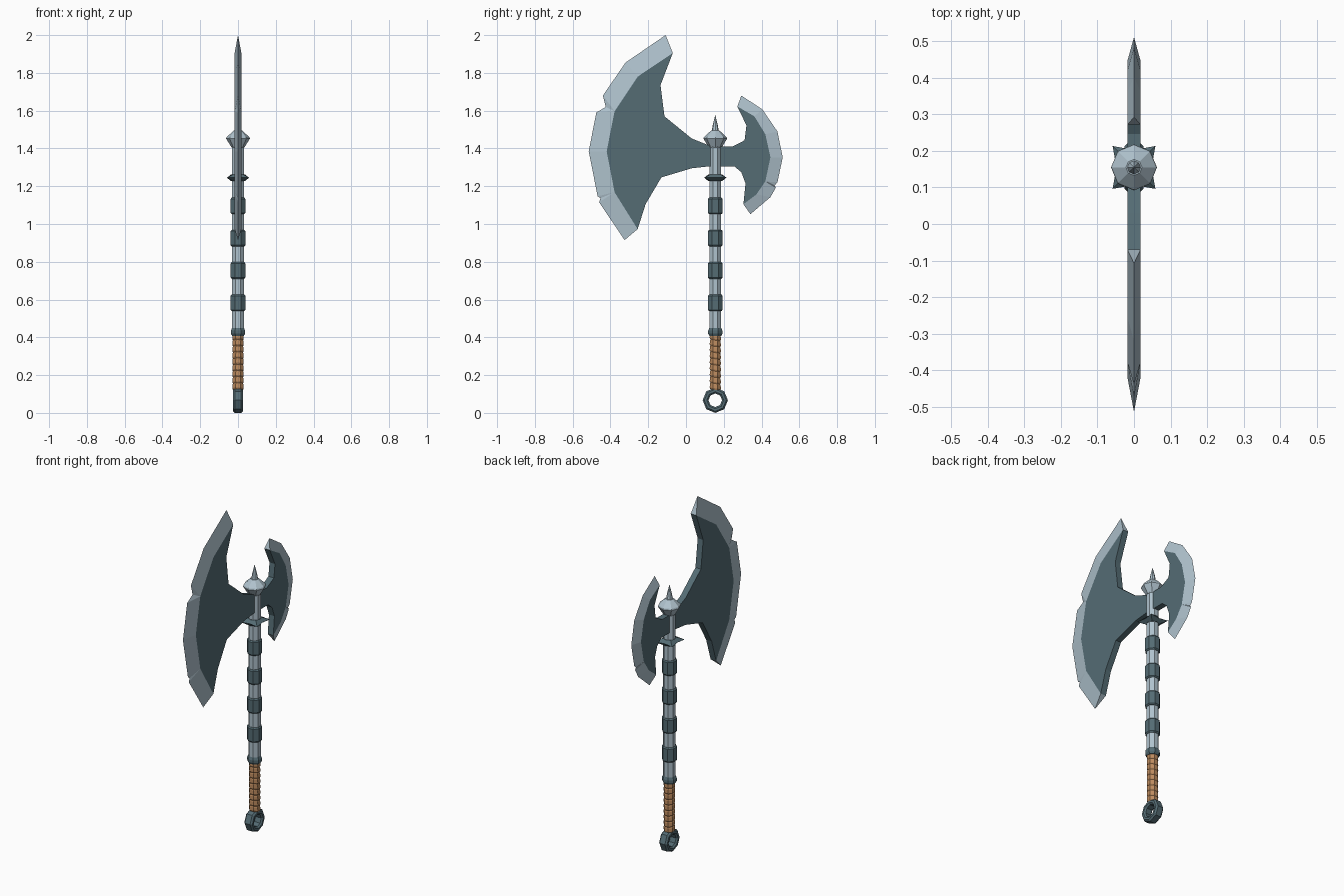
import bpy, bmesh
from math import cos, sin, pi
from mathutils import Vector

cube = bpy.data.objects.get("Cube")
if cube:
    bpy.data.objects.remove(cube, do_unlink=True)

AXIS = 0.155     # y position of the shaft
HALF = 0.018     # half thickness of the blades


def material(name, colour):
    m = bpy.data.materials.new(name)
    m.use_nodes = True
    m.diffuse_color = (*colour, 1)
    m.node_tree.nodes["Principled BSDF"].inputs["Base Color"].default_value = (*colour, 1)
    return m


steel = material("pale steel", (0.43, 0.54, 0.61))
teal = material("dark teal metal", (0.09, 0.15, 0.175))
leather = material("tan leather", (0.51, 0.26, 0.115))


def finish(name, bm, *mats):
    bmesh.ops.remove_doubles(bm, verts=bm.verts, dist=1e-5)
    bmesh.ops.recalc_face_normals(bm, faces=bm.faces)
    mesh = bpy.data.meshes.new(name)
    bm.to_mesh(mesh)
    bm.free()
    for m in mats:
        mesh.materials.append(m)
    ob = bpy.data.objects.new(name, mesh)
    bpy.context.collection.objects.link(ob)
    return ob


def lathe(name, profile, mat, turn=0.5, lean=0.0, sides=8):
    """Turn (radius, z) points around the shaft; lean tilts the rings."""
    bm = bmesh.new()
    rings = []
    for r, z in profile:
        ring = []
        for i in range(sides):
            a = 2 * pi * (i + turn) / sides
            ring.append(bm.verts.new((r * cos(a), AXIS + r * sin(a), z - lean * r * sin(a))))
        rings.append(ring)
    for low, high in zip(rings, rings[1:]):
        for i in range(sides):
            j = (i + 1) % sides
            bm.faces.new((low[i], low[j], high[j], high[i]))
    for r, ring in ((profile[0][0], rings[0]), (profile[-1][0], rings[-1])):
        if r > 0.001:
            bm.faces.new(ring)
    return finish(name, bm, mat)


def blade(name, outer, inner, back):
    """outer: (y, z, inner index) on the sharp edge; inner: bevel line; back: rest of body."""
    bm = bmesh.new()
    edge = [bm.verts.new((0, y, z)) for y, z, _ in outer]
    links = [k for _, _, k in outer]
    sides = []
    for x in (HALF, -HALF):
        loop = [bm.verts.new((x, y, z)) for y, z in inner + back]
        sides.append(loop)
        bm.faces.new(loop).material_index = 0
        # sharpened bevel
        for i in range(len(edge) - 1):
            a, b = links[i], links[i + 1]
            corners = [edge[i], edge[i + 1], loop[b]]
            if a != b:
                corners.append(loop[a])
            bm.faces.new(corners).material_index = 1
    # thickness along the body, and the blunt tips
    p, q = sides
    n = len(p)
    for i in range(len(inner) - 1, n):
        j = (i + 1) % n
        bm.faces.new((p[i], p[j], q[j], q[i])).material_index = 0
    for tip, k in ((edge[0], 0), (edge[-1], len(inner) - 1)):
        bm.faces.new((tip, p[k], q[k])).material_index = 1
    return finish(name, bm, teal, steel)


# Large front blade, with nicks in its edge
blade("large_blade",
      [(-.108, 2.0, 0), (-.32, 1.855, 1), (-.44, 1.68, 2), (-.425, 1.62, 2),
       (-.475, 1.59, 2), (-.515, 1.385, 3), (-.468, 1.147, 4), (-.452, 1.137, 4),
       (-.46, 1.115, 4), (-.325, .915, 5)],
      [(-.07, 1.905), (-.256, 1.78), (-.378, 1.597), (-.42, 1.385), (-.378, 1.168), (-.256, .973)],
      [(-.214, 1.105), (-.13, 1.247), (.03, 1.295), (.12, 1.305), (AXIS, 1.305),
       (AXIS, 1.41), (.124, 1.415), (.03, 1.453), (-.114, 1.57), (-.135, 1.735)])

# Small rear blade
blade("small_blade",
      [(.293, 1.68, 0), (.404, 1.607, 1), (.484, 1.49, 2), (.512, 1.353, 3),
       (.484, 1.22, 4), (.468, 1.203, 4), (.476, 1.193, 4), (.447, 1.142, 5), (.341, 1.052, 6)],
      [(.272, 1.622), (.362, 1.57), (.42, 1.475), (.447, 1.353), (.42, 1.226),
       (.373, 1.157), (.304, 1.105)],
      [(.315, 1.215), (.293, 1.274), (.256, 1.305), (AXIS, 1.305),
       (AXIS, 1.41), (.246, 1.41), (.31, 1.443), (.32, 1.522)])

# Shaft, flared knob and top spike
lathe("shaft", [(.034, .42), (.034, 1.42)], steel)
lathe("knob", [(.034, 1.405), (.063, 1.452), (.06, 1.46), (.022, 1.495)], steel, turn=0)
lathe("top_spike", [(.02, 1.485), (.013, 1.525), (0, 1.578)], steel, turn=0)

# Dark bands along the shaft
for n in range(4):
    z = 0.583 + n * 0.171
    lathe("shaft_band_%d" % (n + 1),
          [(.036, z - .044), (.042, z - .037), (.042, z + .037), (.036, z + .044)], teal)
lathe("lower_collar", [(.034, .408), (.041, .42), (.041, .435), (.034, .45)], teal)

# Four-pointed collar below the blades
bm = bmesh.new()
top, bottom, rim = [], [], []
for i in range(8):
    a = pi * i / 4
    d = Vector((cos(a), sin(a), 0))
    base = Vector((0, AXIS, 1.245))
    rim.append(bm.verts.new(base + d * (.083 if i % 2 else .048)))
    top.append(bm.verts.new(base + d * .036 + Vector((0, 0, .018))))
    bottom.append(bm.verts.new(base + d * .036 - Vector((0, 0, .018))))
for i in range(8):
    j = (i + 1) % 8
    bm.faces.new((rim[i], rim[j], top[j], top[i]))
    bm.faces.new((rim[i], rim[j], bottom[j], bottom[i]))
bm.faces.new(top)
bm.faces.new(bottom)
finish("pointed_collar", bm, teal)

# Leather grip made of slightly tilted wraps
wraps = 9
step = 0.295 / wraps
profile = []
for n in range(wraps):
    z = 0.122 + n * step
    profile += [(.028, z), (.032, z + step * .25), (.031, z + step * .85)]
profile.append((.028, 0.417))
lathe("grip", profile, leather, lean=0.15)

# Pommel ring, standing in the plane of the blades
bm = bmesh.new()
section = [(.036, -.018), (.045, -.026), (.058, -.026), (.067, -.017),
           (.067, .017), (.058, .026), (.045, .026), (.036, .018)]
loops = []
for i in range(8):
    a = pi * i / 4
    loops.append([bm.verts.new((x, AXIS + r * cos(a), .067 + r * sin(a))) for r, x in section])
for i in range(8):
    near, far = loops[i], loops[(i + 1) % 8]
    for k in range(len(section)):
        m = (k + 1) % len(section)
        bm.faces.new((near[k], near[m], far[m], far[k]))
finish("pommel_ring", bm, teal)
